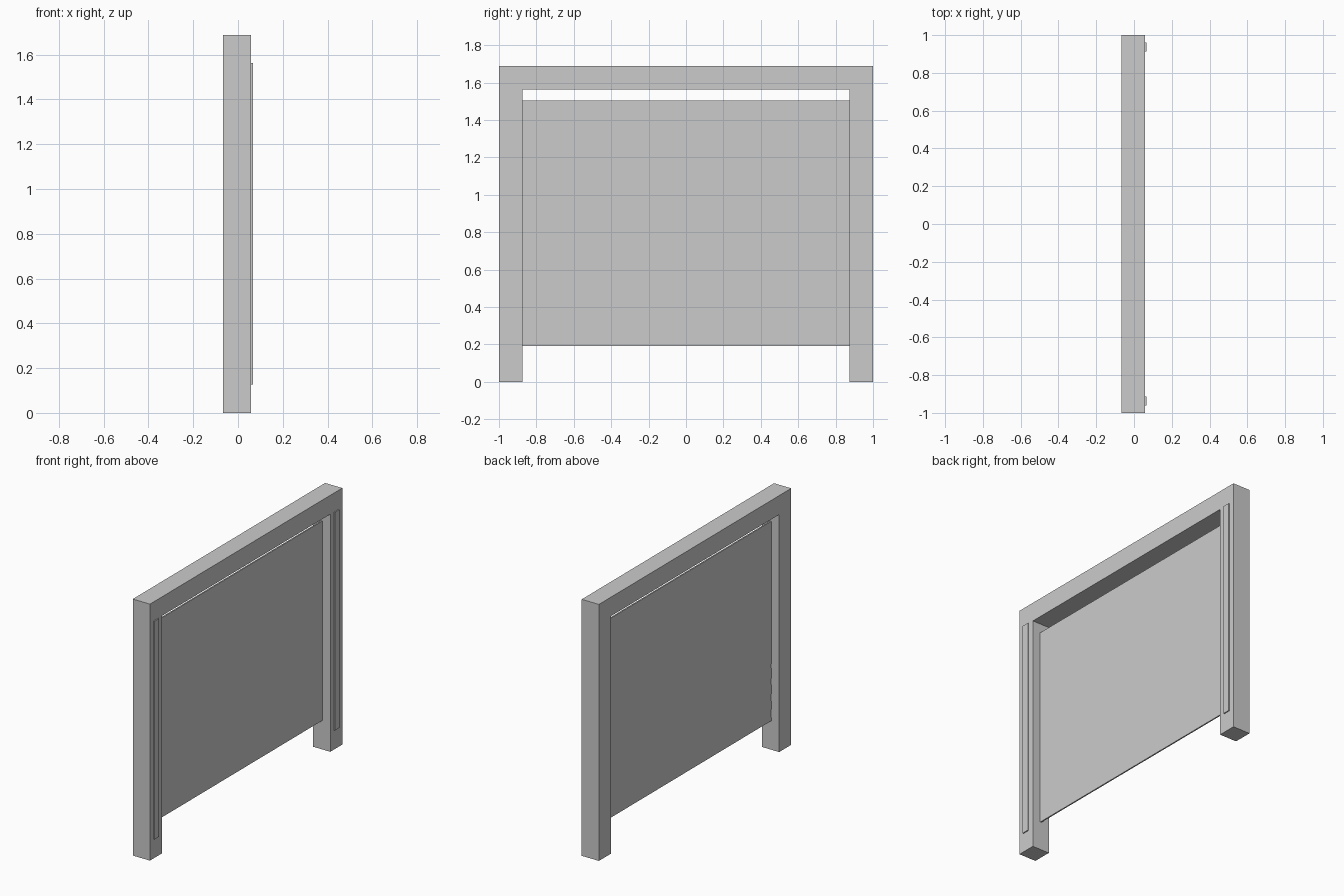
import bpy, bmesh

if "Cube" in bpy.data.objects:
    bpy.data.objects.remove(bpy.data.objects["Cube"])

FRAME_BACK, FRAME_FRONT = -0.066, 0.059
HEIGHT, BEAM_UNDERSIDE, INNER = 1.688, 1.563, 0.875


def extrude_profile(name, profile, x0, x1):
    """Extrude a (y, z) outline along x from x0 to x1."""
    bm = bmesh.new()
    face = bm.faces.new([bm.verts.new((x0, y, z)) for y, z in profile])
    res = bmesh.ops.extrude_face_region(bm, geom=[face])
    moved = [v for v in res["geom"] if isinstance(v, bmesh.types.BMVert)]
    bmesh.ops.translate(bm, verts=moved, vec=(x1 - x0, 0, 0))
    bmesh.ops.recalc_face_normals(bm, faces=bm.faces[:])
    mesh = bpy.data.meshes.new(name)
    bm.to_mesh(mesh)
    bm.free()
    obj = bpy.data.objects.new(name, mesh)
    bpy.context.collection.objects.link(obj)
    return obj


def rect(y0, y1, z0, z1):
    return [(y0, z0), (y1, z0), (y1, z1), (y0, z1)]


# Frame: two legs and top beam in one piece
half = [(INNER, BEAM_UNDERSIDE), (INNER, 0), (1, 0), (1, HEIGHT)]
outline = half + [(-y, z) for y, z in reversed(half)]
extrude_profile("frame", outline, FRAME_BACK, FRAME_FRONT)

# Thin panel hung midway between the legs
extrude_profile("panel", rect(-INNER, INNER, 0.19, 1.503), -0.008, 0.001)

# Raised strips on the face of each leg
for side, label in ((-1, "left"), (1, "right")):
    y0, y1 = sorted((side * 0.914, side * 0.962))
    extrude_profile(label + "_leg_strip", rect(y0, y1, 0.127, BEAM_UNDERSIDE),
                    FRAME_FRONT - 0.002, 0.066)
